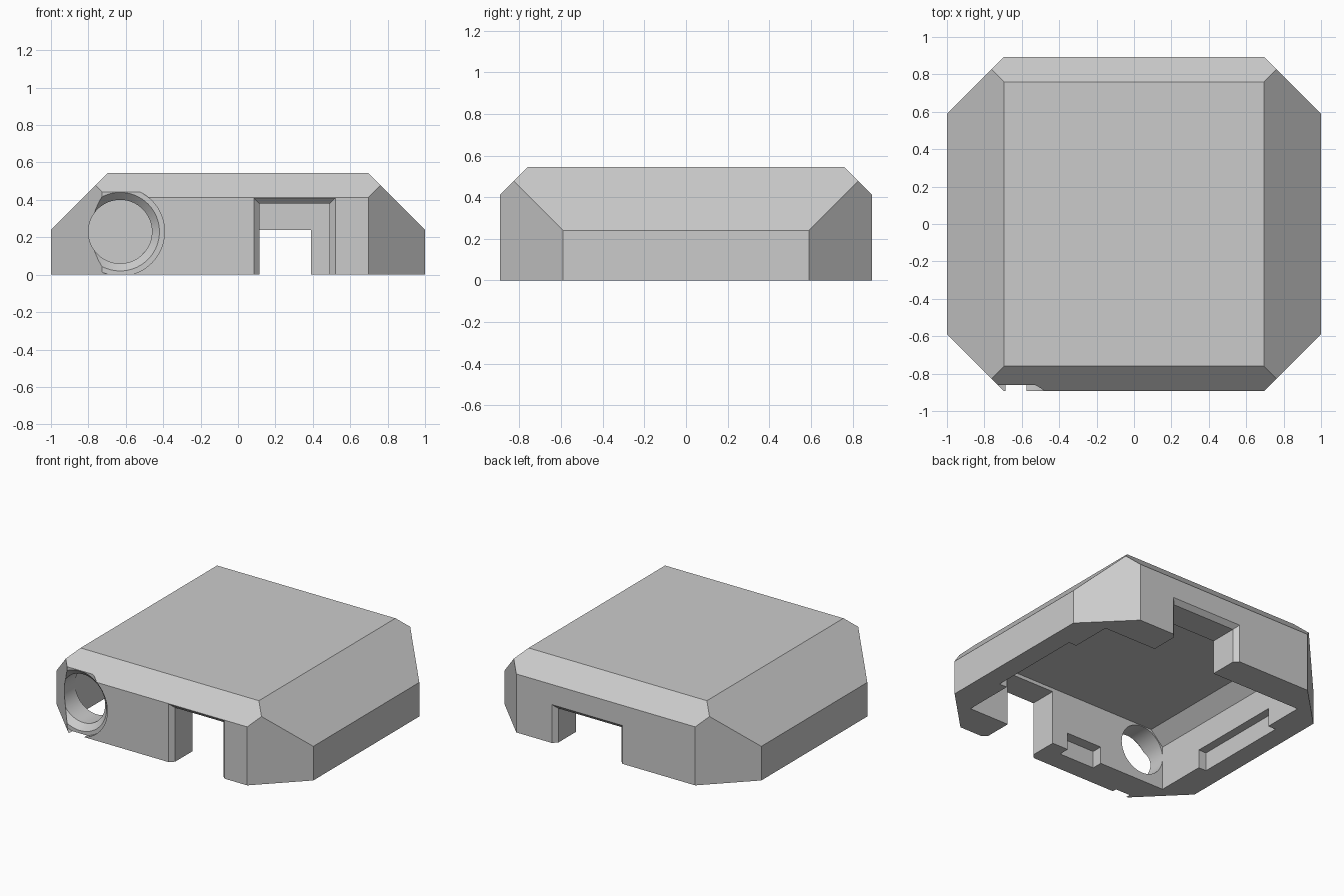
import bpy, bmesh, math
from mathutils import Vector, Matrix

if "Cube" in bpy.data.objects:
    bpy.data.objects.remove(bpy.data.objects["Cube"], do_unlink=True)

grey = bpy.data.materials.new("plain_grey")
grey.use_nodes = True
grey.diffuse_color = (0.6, 0.6, 0.6, 1)
grey.node_tree.nodes["Principled BSDF"].inputs["Base Color"].default_value = (0.6, 0.6, 0.6, 1)


def finish(bm, name):
    bmesh.ops.recalc_face_normals(bm, faces=bm.faces)
    mesh = bpy.data.meshes.new(name)
    bm.to_mesh(mesh)
    bm.free()
    mesh.materials.append(grey)
    obj = bpy.data.objects.new(name, mesh)
    bpy.context.collection.objects.link(obj)
    return obj


def block(name, lo, hi, planes=()):
    """Box from lo to hi, trimmed by planes given as (normal, offset)."""
    bm = bmesh.new()
    bmesh.ops.create_cube(bm, size=1)
    for v in bm.verts:
        v.co = Vector([l + (c + 0.5) * (h - l) for c, l, h in zip(v.co, lo, hi)])
    for normal, offset in planes:
        n = Vector(normal)
        cut = bmesh.ops.bisect_plane(bm, geom=bm.verts[:] + bm.edges[:] + bm.faces[:],
                                     plane_co=n * offset / n.length_squared,
                                     plane_no=n, clear_outer=True)
        edges = [e for e in cut["geom_cut"] if isinstance(e, bmesh.types.BMEdge)]
        bmesh.ops.edgeloop_fill(bm, edges=edges)
    return finish(bm, name)


def flare(name, x0, x1, top, y, inward):
    """Bevelled mouth of a notch, widening outwards through the wall face."""
    bm = bmesh.new()
    for grow, depth in ((0, 0.03), (0.06, -0.03)):
        for x in (x0 - grow, x1 + grow):
            for z in (-0.1, top + grow):
                bm.verts.new((x, y + inward * depth, z))
    bmesh.ops.convex_hull(bm, input=bm.verts)
    return finish(bm, name)


def bore(name, x, z, r0, r1, y0, y1):
    """Round cutter along y, with radius r0 at y0 and r1 at y1."""
    bm = bmesh.new()
    place = Matrix.Translation((x, (y0 + y1) / 2, z)) @ Matrix.Rotation(-math.pi / 2, 4, "X")
    bmesh.ops.create_cone(bm, cap_ends=True, segments=72, radius1=r0, radius2=r1,
                          depth=y1 - y0, matrix=place)
    return finish(bm, name)


# Outer cover: eight-sided plan with sloped top edges
X, Y, TOP = 1.0, 0.893, 0.545
planes = [((sx, sy, 0), 1.59) for sx in (-1, 1) for sy in (-1, 1)]
planes += [((s, 0, 1), 1.24) for s in (-1, 1)]
planes += [((0, s, 1), 1.305) for s in (-1, 1)]
cover = block("cover", (-X, -Y, 0), (X, Y, TOP), planes)

# Hollow underside with sloped side shoulders
cutters = [block("cavity", (-0.8, -0.67, -0.1), (0.8, 0.67, 0.405),
                 [((s, 0, 1), 1.11) for s in (-1, 1)])]

# Cable notches in the front and back walls
for name, x0, x1, top, side in (("front", 0.115, 0.49, 0.38, -1), ("back", -0.1, 0.39, 0.24, 1)):
    ends = sorted((side * 0.6, side * 1.0))
    cutters.append(block(name + "_notch", (x0, ends[0], -0.1), (x1, ends[1], top)))
    cutters.append(flare(name + "_notch_mouth", x0, x1, top, side * Y, -side))

# Shallow clip recesses in the inner walls
for side, name in ((-1, "right"), (1, "left")):
    xs = sorted((side * 0.7, side * 0.86))
    cutters.append(block(name + "_recess", (xs[0], -0.31, -0.1), (xs[1], 0.38, 0.13)))
cutters.append(block("front_recess", (-0.285, -0.745, -0.1), (-0.01, -0.6, 0.12)))

# Round port: counterbore, countersink and through hole
px, pz = -0.63, 0.23
cutters.append(bore("port_counterbore", px, pz, 0.237, 0.237, -1.0, -0.862))
cutters.append(bore("port_countersink", px, pz, 0.22, 0.17, -0.872, -0.822))
cutters.append(bore("port_hole", px, pz, 0.17, 0.17, -0.84, -0.6))

bpy.context.view_layer.objects.active = cover
for cutter in cutters:
    mod = cover.modifiers.new(cutter.name, "BOOLEAN")
    mod.object, mod.operation, mod.solver = cutter, "DIFFERENCE", "EXACT"
    bpy.ops.object.modifier_apply(modifier=mod.name)
    bpy.data.objects.remove(cutter, do_unlink=True)

bpy.ops.object.select_all(action="DESELECT")
cover.select_set(True)
bpy.ops.object.shade_smooth_by_angle(angle=math.radians(20))
